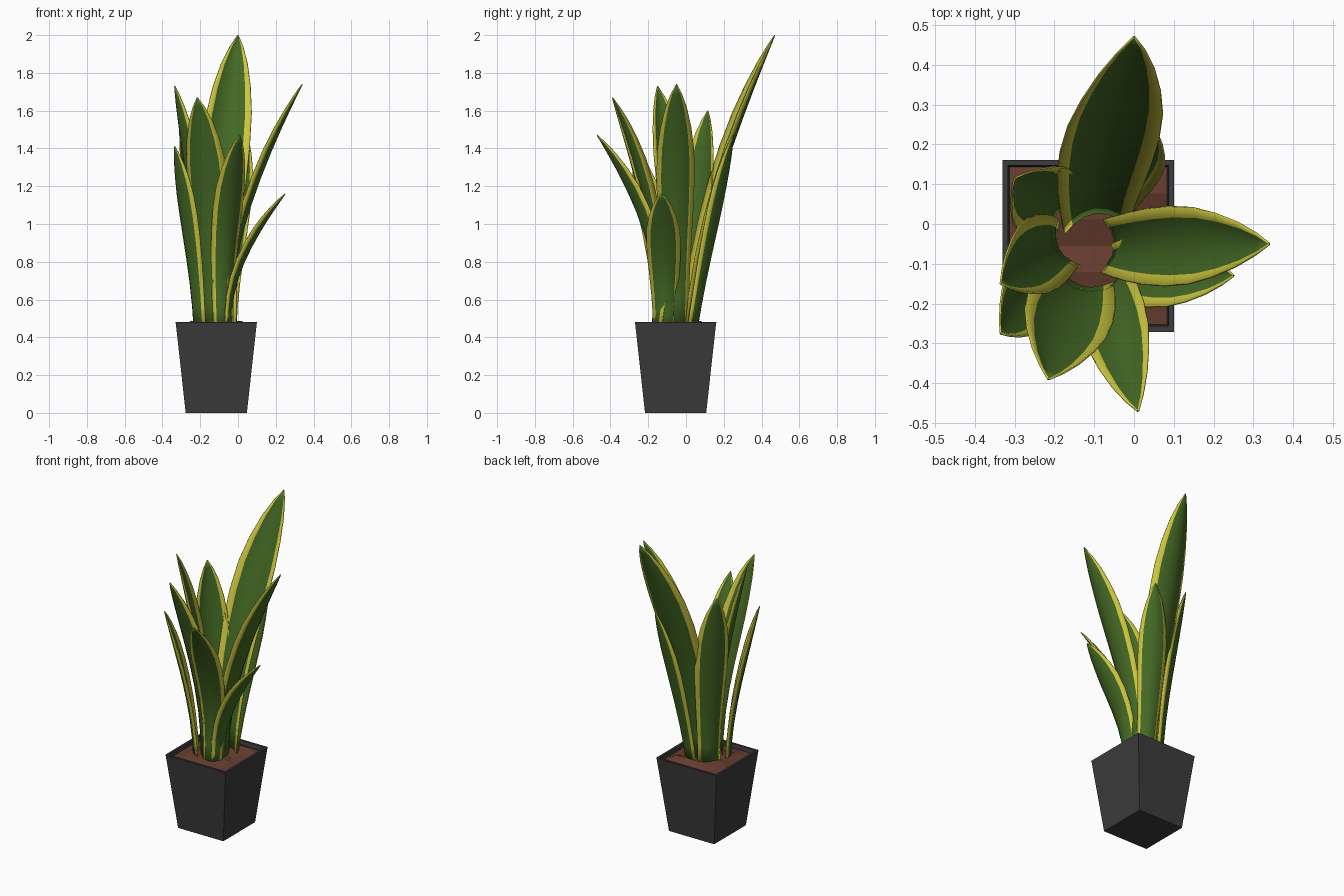
import bpy, bmesh, math, random
from mathutils import Vector

if "Cube" in bpy.data.objects:
    bpy.data.objects.remove(bpy.data.objects["Cube"])

random.seed(4)


def material(name, rgb):
    m = bpy.data.materials.new(name)
    m.diffuse_color = (*rgb, 1)
    m.use_nodes = True
    m.node_tree.nodes["Principled BSDF"].inputs["Base Color"].default_value = m.diffuse_color
    return m


GREEN = material("leaf green", (0.058, 0.142, 0.018))
YELLOW = material("leaf yellow edge", (0.61, 0.57, 0.05))
POT = material("charcoal pot", (0.045, 0.045, 0.046))
SOIL = material("brown soil", (0.135, 0.046, 0.028))


def make_object(name, bm, mats, smooth=False):
    bmesh.ops.recalc_face_normals(bm, faces=bm.faces)
    me = bpy.data.meshes.new(name)
    for f in bm.faces:
        f.smooth = smooth
    bm.to_mesh(me)
    bm.free()
    for m in mats:
        me.materials.append(m)
    ob = bpy.data.objects.new(name, me)
    bpy.context.collection.objects.link(ob)
    return ob


CX, CY = -0.115, -0.055

# Tapered square pot: stacked square rings, outer wall then inner wall
bm = bmesh.new()
rings = []
for half, z in [(0.162, 0), (0.214, 0.472), (0.216, 0.48), (0.202, 0.48), (0.194, 0.42)]:
    rings.append([bm.verts.new((CX + sx * half, CY + sy * half, z))
                  for sx, sy in [(-1, -1), (1, -1), (1, 1), (-1, 1)]])
for a, b in zip(rings, rings[1:]):
    for i in range(4):
        j = (i + 1) % 4
        bm.faces.new((a[i], a[j], b[j], b[i]))
bm.faces.new(rings[0][::-1])
bm.faces.new(rings[-1])
make_object("pot", bm, [POT])

# Slightly lumpy soil
bm = bmesh.new()
bmesh.ops.create_grid(bm, x_segments=6, y_segments=6, size=0.198)
for v in bm.verts:
    edge = max(abs(v.co.x), abs(v.co.y)) > 0.18
    z = 0.455 if edge else 0.47 + random.uniform(-0.008, 0.02)
    v.co = (v.co.x + CX, v.co.y + CY, z)
make_object("soil", bm, [SOIL])

# Leaf width along its length (fraction of length, fraction of full width)
PROFILE = [(0, .66), (.12, .69), (.25, .76), (.38, .86), (.5, .95), (.62, 1.0),
           (.73, .96), (.82, .80), (.9, .56), (.96, .28), (1, .015)]
ACROSS = [-1, -.74, -.37, 0, .37, .74, 1]
Z0 = 0.44


def through(p0, p1, p2, tm, t):
    """Parabola through three points at t = 0, tm and 1."""
    return (p0 * ((t - tm) * (t - 1) / tm)
            + p1 * (t * (t - 1) / (tm * (tm - 1)))
            + p2 * (t * (t - tm) / (1 - tm)))


def leaf(name, base, mid, tip, width, azimuth):
    p0, p1, p2 = Vector((*base, Z0)), Vector(mid), Vector(tip)
    tm = (p1.z - Z0) / (p2.z - Z0)
    az = math.radians(azimuth)
    side = Vector((-math.sin(az), math.cos(az), 0))
    bm = bmesh.new()
    rows = []
    for t, w in PROFILE:
        c = through(p0, p1, p2, tm, t)
        # gentle outward belly on the upper half, as the tip bends back up
        c += Vector((math.cos(az), math.sin(az), 0)) * (0.015 * math.sin(math.pi * t) * t)
        tangent = through(p0, p1, p2, tm, t + .01) - through(p0, p1, p2, tm, t - .01)
        inward = side.cross(tangent).normalized()
        if inward.dot(Vector((math.cos(az), math.sin(az), 0))) > 0:
            inward.negate()
        half = width * w / 2
        cup = half * (0.5 - 0.15 * t)
        rows.append([bm.verts.new(c + side * (u * half) + inward * (cup * (u * u - .35)))
                     for u in ACROSS])
    for a, b in zip(rows, rows[1:]):
        for i in range(len(ACROSS) - 1):
            f = bm.faces.new((a[i], a[i + 1], b[i + 1], b[i]))
            # outer strips are the yellow margin
            f.material_index = 1 if i in (0, len(ACROSS) - 2) else 0
    ob = make_object(name, bm, [GREEN, YELLOW], smooth=True)
    sol = ob.modifiers.new("thickness", 'SOLIDIFY')
    sol.thickness = 0.005
    sol.offset = 0


# Rosette of leaves: base, point on the middle, tip, width, facing direction
leaf("leaf_back_tall", (-.095, .01), (-.065, .215, 1.4), (0, .47, 2.0), .25, 97)
leaf("leaf_right", (-.06, -.055), (.16, -.055, 1.4), (.34, -.05, 1.74), .20, -3)
leaf("leaf_right_low", (-.04, -.115), (.06, -.12, .9), (.25, -.13, 1.16), .18, -5)
leaf("leaf_front", (-.07, -.17), (-.035, -.295, 1.2), (.01, -.47, 1.47), .17, -66)
leaf("leaf_front_left", (-.13, -.145), (-.17, -.24, 1.25), (-.215, -.39, 1.67), .225, -110)
leaf("leaf_left", (-.18, -.06), (-.25, -.085, 1.3), (-.335, -.15, 1.73), .19, 205)
leaf("leaf_back_left", (-.185, .02), (-.245, .075, 1.25), (-.30, .115, 1.6), .20, 140)
leaf("leaf_left_low", (-.215, -.13), (-.28, -.195, 1.1), (-.335, -.275, 1.41), .17, 212)
leaf("leaf_back_right", (-.055, .045), (-.005, .165, 1.1), (.045, .25, 1.47), .17, 66)
